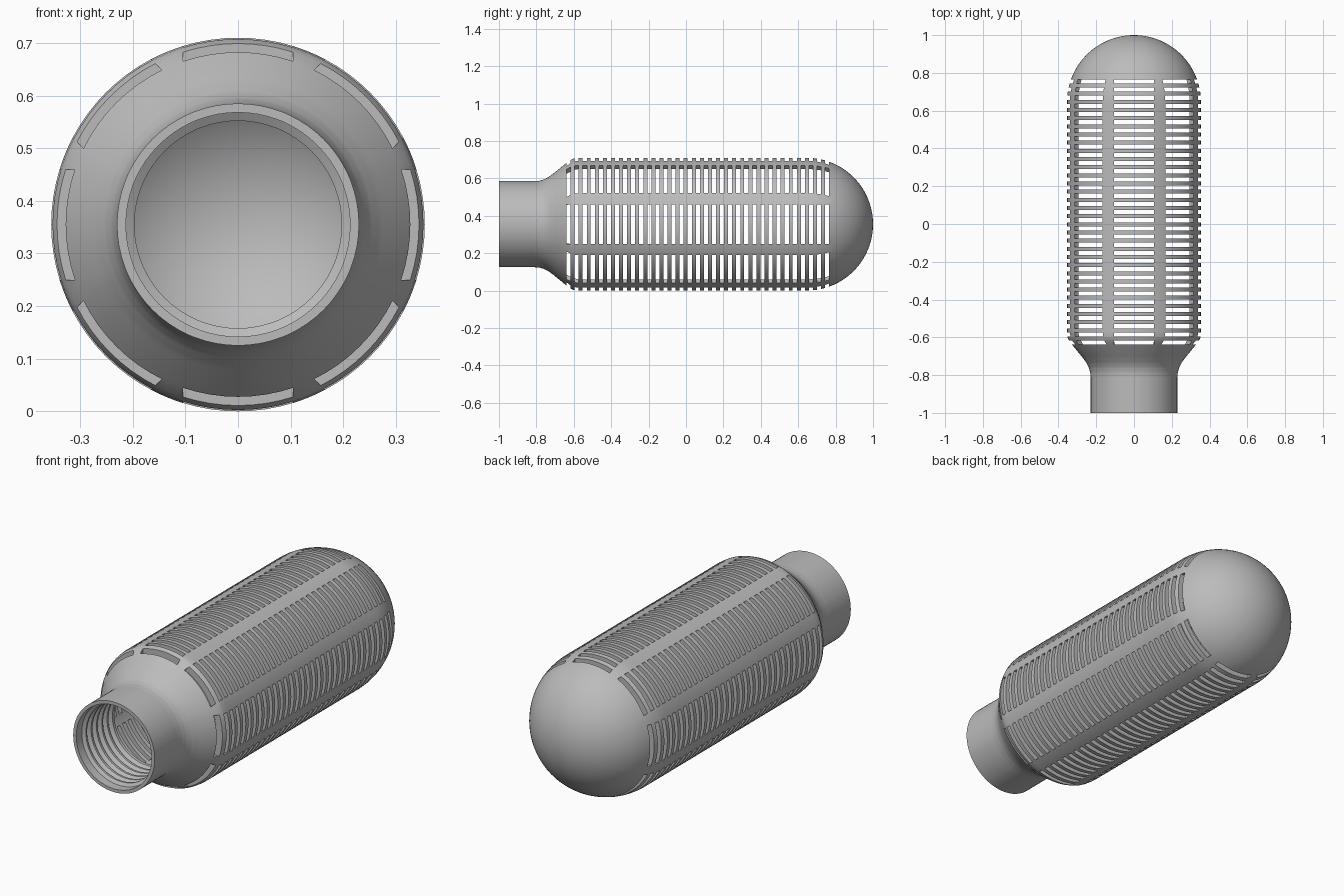
import bpy, bmesh, math

cube = bpy.data.objects.get("Cube")
if cube:
    bpy.data.objects.remove(cube, do_unlink=True)

AXIS_Z = 0.355                # height of the long axis
OUTER, INNER = 0.355, 0.329   # body radii
DOME_Y = 0.645                # centre of the domed end
SLOT_HALF = 0.105             # half width of each slot
SECTORS, SLOT_STEPS, RAIL_STEPS = 8, 8, 4
STEPS = SLOT_STEPS + RAIL_STEPS
COLS = SECTORS * STEPS
SLOT_COUNT, SLOT_FIRST, SLOT_PITCH, SLOT_W = 33, -0.628, 0.0432, 0.022


def interp(curve, y):
    for (y0, r0), (y1, r1) in zip(curve, curve[1:]):
        if y <= y1:
            return r0 + (r1 - r0) * (y - y0) / (y1 - y0)
    return curve[-1][1]


def radius(curve, body, y):
    if y > DOME_Y:
        return math.sqrt(body ** 2 - (y - DOME_Y) ** 2)
    return interp(curve, y)


# Outer neck and shoulder
outer_curve = [(-1, .23), (-.81, .23), (-.785, .232), (-.76, .239), (-.735, .252),
               (-.71, .27), (-.645, .323), (-.617, .344), (-.6, .352), (-.575, OUTER)]

# Inner bore: plain lead-in, thread grooves, then the hollow shoulder
inner_curve = [(-1, .213), (-.955, .213), (-.945, .197)]
for k in range(5):
    y = -.935 + k * .043
    inner_curve += [(y, .197), (y + .013, .213), (y + .019, .213), (y + .032, .197)]
inner_curve += [(-.715, .197), (-.7, .245), (-.645, .292), (-.6, .322), (-.575, INNER)]

# Stations along the axis, with both edges of each row of slots
slots = [(SLOT_FIRST + k * SLOT_PITCH - SLOT_W / 2,
          SLOT_FIRST + k * SLOT_PITCH + SLOT_W / 2) for k in range(SLOT_COUNT)]
ys = sorted({round(y, 4) for y in
             [p[0] for p in outer_curve + inner_curve] + [y for s in slots for y in s]})
stations = [((y, radius(outer_curve, OUTER, y)), (y, radius(inner_curve, INNER, y)))
            for y in ys]
open_rows = [any(a < (y0 + y1) / 2 < b for a, b in slots) for y0, y1 in zip(ys, ys[1:])]

# Domed end, closing at the pole
DOME_STEPS = 18
for i in range(1, DOME_STEPS + 1):
    pair = []
    for body in (OUTER, INNER):
        start = math.asin((ys[-1] - DOME_Y) / body)
        t = start + (math.pi / 2 - start) * i / DOME_STEPS
        pair.append((DOME_Y + body * math.sin(t), body * math.cos(t)))
    stations.append(tuple(pair))
    open_rows.append(False)


def column_angle(j, r):
    # Slot ends stay parallel, so the angle depends on the radius
    half = math.asin(SLOT_HALF / max(r, .3))
    sector, step = divmod(j, STEPS)
    pitch = math.tau / SECTORS
    if step <= SLOT_STEPS:
        local = half * (2 * step / SLOT_STEPS - 1)
    else:
        local = half + (pitch - 2 * half) * (step - SLOT_STEPS) / RAIL_STEPS
    return sector * pitch + local


bm = bmesh.new()


def ring(y, r):
    verts = []
    for j in range(COLS):
        t = column_angle(j, r)
        verts.append(bm.verts.new((r * math.sin(t), y, AXIS_Z + r * math.cos(t))))
    return verts


outer = [ring(*s[0]) for s in stations]
inner = [ring(*s[1]) for s in stations]
rows = len(open_rows)


def solid(i, j):
    return 0 <= i < rows and not (open_rows[i] and j % COLS % STEPS < SLOT_STEPS)


# Shell skins, slot walls and the neck rim
for i in range(rows):
    for j in range(COLS):
        if not solid(i, j):
            continue
        n = (j + 1) % COLS
        for skin in (outer, inner):
            bm.faces.new((skin[i][j], skin[i][n], skin[i + 1][n], skin[i + 1][j]))
        for row, neighbour in ((i, i - 1), (i + 1, i + 1)):
            if not solid(neighbour, j) and neighbour < rows:
                bm.faces.new((outer[row][j], outer[row][n], inner[row][n], inner[row][j]))
        for col, neighbour in ((j, j - 1), (n, j + 1)):
            if not solid(i, neighbour):
                bm.faces.new((outer[i][col], outer[i + 1][col],
                              inner[i + 1][col], inner[i][col]))

bmesh.ops.remove_doubles(bm, verts=bm.verts[:], dist=1e-5)
loose = [v for v in bm.verts if not v.link_faces]
bmesh.ops.delete(bm, geom=loose, context='VERTS')
bmesh.ops.recalc_face_normals(bm, faces=bm.faces[:])

mesh = bpy.data.meshes.new("slotted_shell")
bm.to_mesh(mesh)
bm.free()
shell = bpy.data.objects.new("slotted_shell", mesh)
bpy.context.scene.collection.objects.link(shell)

# Plain grey finish
grey = bpy.data.materials.new("plain_grey")
grey.use_nodes = True
colour = (.5, .5, .5, 1)
grey.diffuse_color = colour
grey.node_tree.nodes["Principled BSDF"].inputs["Base Color"].default_value = colour
mesh.materials.append(grey)

bpy.ops.object.select_all(action='DESELECT')
shell.select_set(True)
bpy.context.view_layer.objects.active = shell
bpy.ops.object.shade_smooth_by_angle(angle=math.radians(30))
